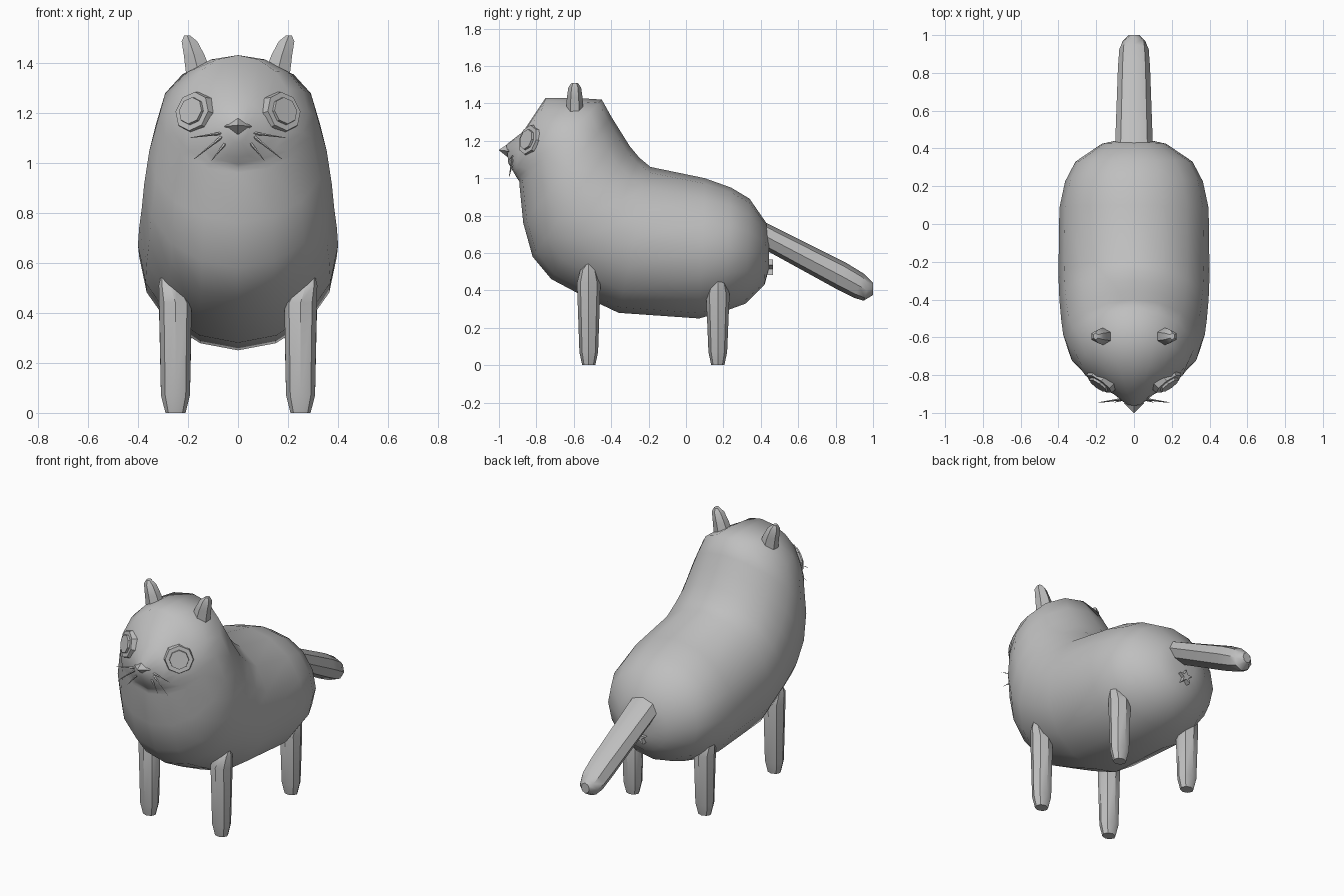
import bpy, bmesh, math
from mathutils import Vector, Matrix

cube = bpy.data.objects.get("Cube")
if cube:
    bpy.data.objects.remove(cube)

grey = bpy.data.materials.new("plain grey")
grey.use_nodes = True
grey.diffuse_color = (0.52, 0.52, 0.52, 1)
grey.node_tree.nodes["Principled BSDF"].inputs["Base Color"].default_value = grey.diffuse_color


def finish(name, bm, angle=40):
    """Turn a bmesh into a named, shaded object."""
    bmesh.ops.recalc_face_normals(bm, faces=bm.faces)
    mesh = bpy.data.meshes.new(name)
    bm.to_mesh(mesh)
    bm.free()
    mesh.materials.append(grey)
    obj = bpy.data.objects.new(name, mesh)
    bpy.context.collection.objects.link(obj)
    bpy.ops.object.select_all(action='DESELECT')
    obj.select_set(True)
    bpy.context.view_layer.objects.active = obj
    bpy.ops.object.shade_smooth_by_angle(angle=math.radians(angle))
    return obj


def loft(name, rings, sides, angle=40):
    """Skin elliptical rings, each (centre x, (y, z) start, (y, z) end, half width)."""
    bm = bmesh.new()
    loops = []
    for cx, start, end, width in rings:
        a, b = Vector((cx, *start)), Vector((cx, *end))
        mid, half = (a + b) / 2, (a - b) / 2
        turns = [math.tau * i / sides for i in range(sides)]
        loops.append([bm.verts.new(mid + half * math.cos(t) + Vector((width * math.sin(t), 0, 0)))
                      for t in turns])
    for p, q in zip(loops, loops[1:]):
        for i in range(sides):
            j = (i + 1) % sides
            bm.faces.new((p[i], p[j], q[j], q[i]))
    bm.faces.new(loops[0])
    bm.faces.new(loops[-1])
    return finish(name, bm, angle)


def spike(name, start, end, r1, r2, sides):
    """Tapered cylinder from start to end."""
    start, end = Vector(start), Vector(end)
    way = end - start
    bm = bmesh.new()
    bmesh.ops.create_cone(bm, cap_ends=True, segments=sides, radius1=r1, radius2=r2,
                          depth=way.length)
    turn = way.to_track_quat('Z', 'Y').to_matrix().to_4x4()
    bm.transform(Matrix.Translation((start + end) / 2) @ turn)
    return finish(name, bm, 30)


# Body, from rump along the bent spine to the muzzle: back point, belly point, half width
spine = [
    ((0.445, 0.68), (0.445, 0.52), 0.08),
    ((0.43, 0.76), (0.42, 0.43), 0.17),
    ((0.34, 0.89), (0.32, 0.33), 0.31),
    ((0.24, 0.95), (0.21, 0.29), 0.365),
    ((0.10, 1.00), (0.07, 0.25), 0.395),
    ((-0.19, 1.06), (-0.36, 0.28), 0.40),
    ((-0.25, 1.11), (-0.55, 0.37), 0.395),
    ((-0.30, 1.17), (-0.72, 0.46), 0.385),
    ((-0.35, 1.25), (-0.82, 0.58), 0.375),
    ((-0.40, 1.33), (-0.87, 0.76), 0.355),
    ((-0.45, 1.42), (-0.89, 0.96), 0.315),
    ((-0.60, 1.43), (-0.89, 0.98), 0.28),
    ((-0.75, 1.43), (-0.90, 0.995), 0.21),
    ((-0.87, 1.25), (-0.915, 1.02), 0.115),
    ((-0.96, 1.18), (-0.95, 1.08), 0.04),
]
loft("body", [(0, a, b, w) for a, b, w in spine], 16, 60)

# Nose
loft("nose", [(0, (-0.95, 1.185), (-0.945, 1.105), 0.055),
              (0, (-1.0, 1.151), (-1.0, 1.149), 0.001)], 4, 20)

# Tail
loft("tail", [(0, (0.43, 0.76), (0.40, 0.63), 0.10),
              (0, (0.86, 0.545), (0.80, 0.41), 0.085),
              (0, (0.95, 0.49), (0.90, 0.36), 0.078),
              (0, (0.985, 0.455), (0.95, 0.345), 0.06),
              (0, (1.0, 0.44), (1.0, 0.375), 0.028)], 8)

# Small star under the tail
bm = bmesh.new()
points = []
for i in range(10):
    r = 0.018 if i % 2 else 0.045
    t = math.tau * i / 10
    points.append(bm.verts.new((r * math.sin(t), 0.43, 0.52 + r * math.cos(t))))
star = bm.faces.new(points)
out = bmesh.ops.extrude_face_region(bm, geom=[star])
bmesh.ops.translate(bm, vec=(0, 0.035, 0),
                    verts=[v for v in out["geom"] if isinstance(v, bmesh.types.BMVert)])
finish("rear_star", bm, 20)

# Paired parts
for side, s in (("left", 1), ("right", -1)):
    # Legs: height, half width, half depth, sideways centre
    for place, y, top in (("front", -0.52, 0.54), ("rear", 0.17, 0.48)):
        shape = [(0, 0.04, 0.035, 0.25), (0.07, 0.058, 0.05, 0.25),
                 (top - 0.1, 0.065, 0.063, 0.25), (top - 0.03, 0.045, 0.045, 0.272),
                 (top, 0.02, 0.015, 0.29)]
        loft(f"{place}_{side}_leg",
             [(s * x, (y - d, z), (y + d, z), w) for z, w, d, x in shape], 8)

    # Ears lean outwards
    ear = [(0.155, 1.35, 0.06, 0.047), (0.175, 1.43, 0.048, 0.042),
           (0.194, 1.485, 0.036, 0.034), (0.203, 1.508, 0.014, 0.018)]
    loft(f"{side}_ear", [(s * x, (-0.595 + d, z), (-0.595 - d, z), w)
                         for x, z, w, d in ear], 6)

    # Eyes: a bevelled disc with a raised pupil
    look = Vector((s * 0.56, -0.79, 0.25)).normalized()
    eye = Vector((s * 0.172, -0.83, 1.20))
    spike(f"{side}_eye", eye - look * 0.04, eye + look * 0.022, 0.097, 0.08, 8)
    spike(f"{side}_pupil", eye, eye + look * 0.034, 0.06, 0.055, 8)

    # Whiskers
    for n, (x1, z1, x2, z2) in enumerate(((0.05, 1.12, 0.19, 1.10),
                                          (0.05, 1.115, 0.175, 1.015),
                                          (0.04, 1.09, 0.105, 1.01))):
        spike(f"{side}_whisker_{n + 1}", (s * x1, -0.925, z1), (s * x2, -0.945, z2),
              0.007, 0.001, 4)
